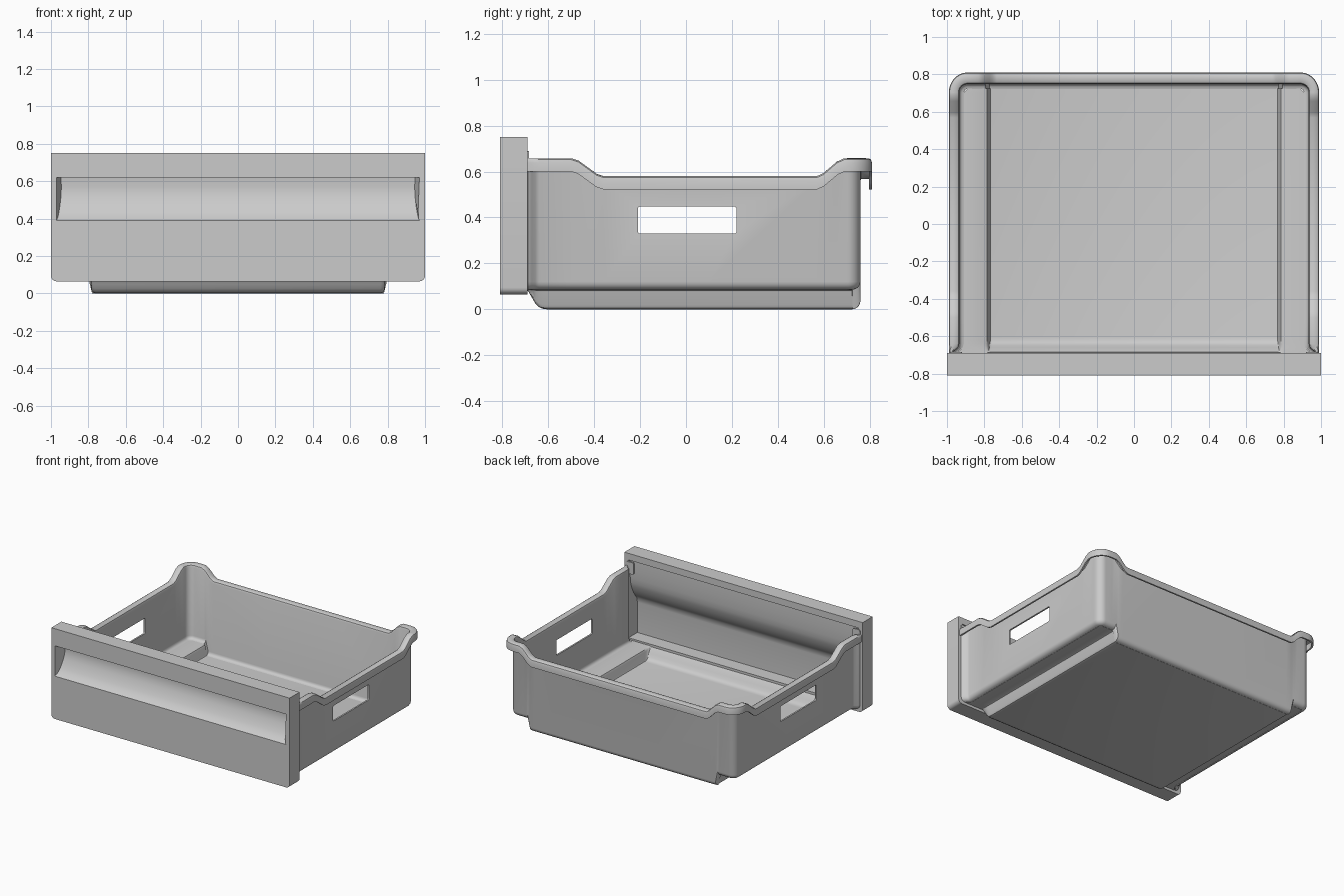
import bpy, bmesh, math

if "Cube" in bpy.data.objects:
    bpy.data.objects.remove(bpy.data.objects["Cube"])


def make(name, verts, faces):
    me = bpy.data.meshes.new(name)
    me.from_pydata(verts, [], faces)
    bm = bmesh.new()
    bm.from_mesh(me)
    bmesh.ops.recalc_face_normals(bm, faces=bm.faces)
    bm.to_mesh(me)
    bm.free()
    ob = bpy.data.objects.new(name, me)
    bpy.context.collection.objects.link(ob)
    return ob


def activate(ob):
    bpy.ops.object.select_all(action='DESELECT')
    ob.select_set(True)
    bpy.context.view_layer.objects.active = ob


def apply(ob, kind, **props):
    m = ob.modifiers.new(kind, kind)
    for k, v in props.items():
        setattr(m, k, v)
    activate(ob)
    bpy.ops.object.modifier_apply(modifier=m.name)


def cut(ob, cutter):
    cutter.hide_render = True
    apply(ob, 'BOOLEAN', operation='DIFFERENCE', object=cutter, solver='EXACT')
    bpy.data.objects.remove(cutter)


def smooth(ob, deg=35):
    activate(ob)
    bpy.ops.object.shade_smooth_by_angle(angle=math.radians(deg))


def loft(name, a, b):
    """Solid between two matching closed rings."""
    n = len(a)
    faces = [(i, (i + 1) % n, n + (i + 1) % n, n + i) for i in range(n)]
    return make(name, a + b, faces + [tuple(range(n)), tuple(range(n, 2 * n))])


def sheet(name, rows):
    w = len(rows[0])
    faces = [(r * w + c, r * w + c + 1, (r + 1) * w + c + 1, (r + 1) * w + c)
             for r in range(len(rows) - 1) for c in range(w - 1)]
    return make(name, [p for row in rows for p in row], faces)


def across(name, prof, half):
    """Extrude a (y, z) profile across x; half(y) is the half width."""
    return loft(name, [(-half(y), y, z) for y, z in prof],
                [(half(y), y, z) for y, z in prof])


def rounded_xz(x0, x1, z0, z1, r, top=True):
    pts = []
    for cx, cz, a, rr in ((x1, z1, 0, r if top else 0), (x0, z1, 90, r if top else 0),
                          (x0, z0, 180, r), (x1, z0, 270, r)):
        sx = 1 if cx == x0 else -1
        sz = 1 if cz == z0 else -1
        for k in range(7 if rr else 1):
            t = math.radians(a + 15 * k)
            pts.append((cx + sx * rr + rr * math.cos(t), cz + sz * rr + rr * math.sin(t)))
    return pts


def curve(v, pts):
    if v <= pts[0][0]:
        return pts[0][1]
    for (a, p), (b, q) in zip(pts, pts[1:]):
        if v <= b:
            return p + (q - p) * (v - a) / (b - a)
    return pts[-1][1]


# Front panel: block with rounded lower corners, handle recess and hollow back
outline = rounded_xz(-1, 1, 0.065, 0.75, 0.03, top=False)
panel = loft("front_panel", [(x, -0.81, z) for x, z in outline],
             [(x, -0.69, z) for x, z in outline])
scoop = [(-0.725, 0.57), (-0.729, 0.53), (-0.738, 0.50), (-0.75, 0.47),
         (-0.765, 0.44), (-0.785, 0.41), (-0.81, 0.39)]
recess = [(-0.84, 0.62), (-0.81, 0.62), (-0.73, 0.62)] + scoop + [(-0.84, 0.385)]
cut(panel, across("recess_cutter", recess,
                  lambda y: 0.97 - 0.3 * max(0, y + 0.81)))
hollow = ([(-0.66, 0.70), (-0.705, 0.70), (-0.705, 0.62)] +
          [(y + 0.015, z - 0.01) for y, z in scoop[:-1]] +
          [(-0.79, 0.375), (-0.795, 0.34), (-0.795, 0.11), (-0.66, 0.11)])
cut(panel, across("hollow_cutter", hollow, lambda y: 0.965))
smooth(panel)

# Path of the basket wall: (wall point, outer rim point, outward normal, height)
side_h = [(-0.50, 0.652), (-0.47, 0.642), (-0.39, 0.584), (-0.36, 0.574),
          (0.57, 0.574), (0.60, 0.587), (0.66, 0.638), (0.69, 0.652)]
back_h = [(0.735, 0.574), (0.76, 0.587), (0.81, 0.638), (0.835, 0.652)]
flare = [(-0.69, 0.975), (-0.675, 0.967), (-0.66, 0.947), (-0.64, 0.94)]
half = []
for y in (-0.69, -0.675, -0.66, -0.64, -0.50, -0.47, -0.39, -0.36,
          0.1, 0.57, 0.60, 0.66, 0.69):
    half.append(((curve(y, flare), y), (0.984, y), (1, 0), curve(y, side_h)))
for k in range(9):
    c, s = math.cos(k * math.pi / 16), math.sin(k * math.pi / 16)
    half.append(((0.89 + 0.05 * c, 0.704 + 0.05 * s),
                 (0.89 + 0.094 * c, 0.704 + 0.10 * s), (c, s), 0.652))
for x in (0.835, 0.81, 0.797, 0.777, 0.76, 0.735, 0.3):
    half.append(((x, 0.754), (x, 0.804), (0, 1), curve(x, back_h)))
path = half + [((-p[0], p[1]), (-o[0], o[1]), (-n[0], n[1]), h)
               for p, o, n, h in reversed(half)]

# Basket wall with bottom fillet, rolled rim and hanging skirt
rows = []
for p, o, n, h in path:
    b = 0.006 if abs(p[0]) < 0.79 and p[1] > 0.7 else 0.091
    row = [(p[0] - n[0] * d, p[1] - n[1] * d, b + z)
           for d, z in ((0.03, 0), (0.018, 0.003), (0.009, 0.009), (0.003, 0.018), (0, 0.03))]
    row += [(p[0] + (o[0] - p[0]) * t, p[1] + (o[1] - p[1]) * t, h - d)
            for t, d in ((0, 0.014), (0.07, 0.004), (0.25, 0), (0.8, 0),
                         (0.94, 0.004), (1, 0.014), (1, 0.052))]
    rows.append(row)
wall = sheet("basket_wall", rows)
apply(wall, 'SOLIDIFY', thickness=0.012, offset=0)

# Grip windows through both side walls
win = [(y, z) for y, z in rounded_xz(-0.21, 0.22, 0.33, 0.447, 0.01)]
cut(wall, across("window_cutter", win, lambda y: 1.2))
smooth(wall)

# Basket floor: raised side ledges, sunken middle, sloped front lip
sec = [(1, 0.085), (0.80, 0.085), (0.79, 0.08), (0.785, 0.07), (0.778, 0.015),
       (0.772, 0.004), (0.76, 0)]
lip = [(-0.69, 0.0), (-0.68, 0.15), (-0.652, 0.72), (-0.64, 0.88), (-0.625, 0.97), (-0.605, 1)]
edge = [(-0.69, 0.945), (-0.66, 0.917), (-0.64, 0.91), (0.704, 0.91), (0.724, 0.89)]
rows = []
for y in (-0.69, -0.68, -0.665, -0.652, -0.64, -0.625, -0.605, 0.704, 0.724):
    r = [(curve(y, edge) if x == 1 else x, y, 0.091 - (0.085 - z) * curve(y, lip))
         for x, z in sec]
    rows.append(r + [(-x, y, z) for x, y, z in reversed(r)])
floor = sheet("basket_floor", rows)
apply(floor, 'SOLIDIFY', thickness=0.012, offset=0)
smooth(floor)

# Small tabs joining the rim to the panel
for s, side in ((-1, "left"), (1, "right")):
    xs = rounded_xz(0.92, 0.98, 0.60, 0.69, 0.01)
    tab = loft("rim_tab_" + side, [(s * x, -0.695, z) for x, z in xs],
               [(s * x, -0.684, z) for x, z in xs])
    smooth(tab)
